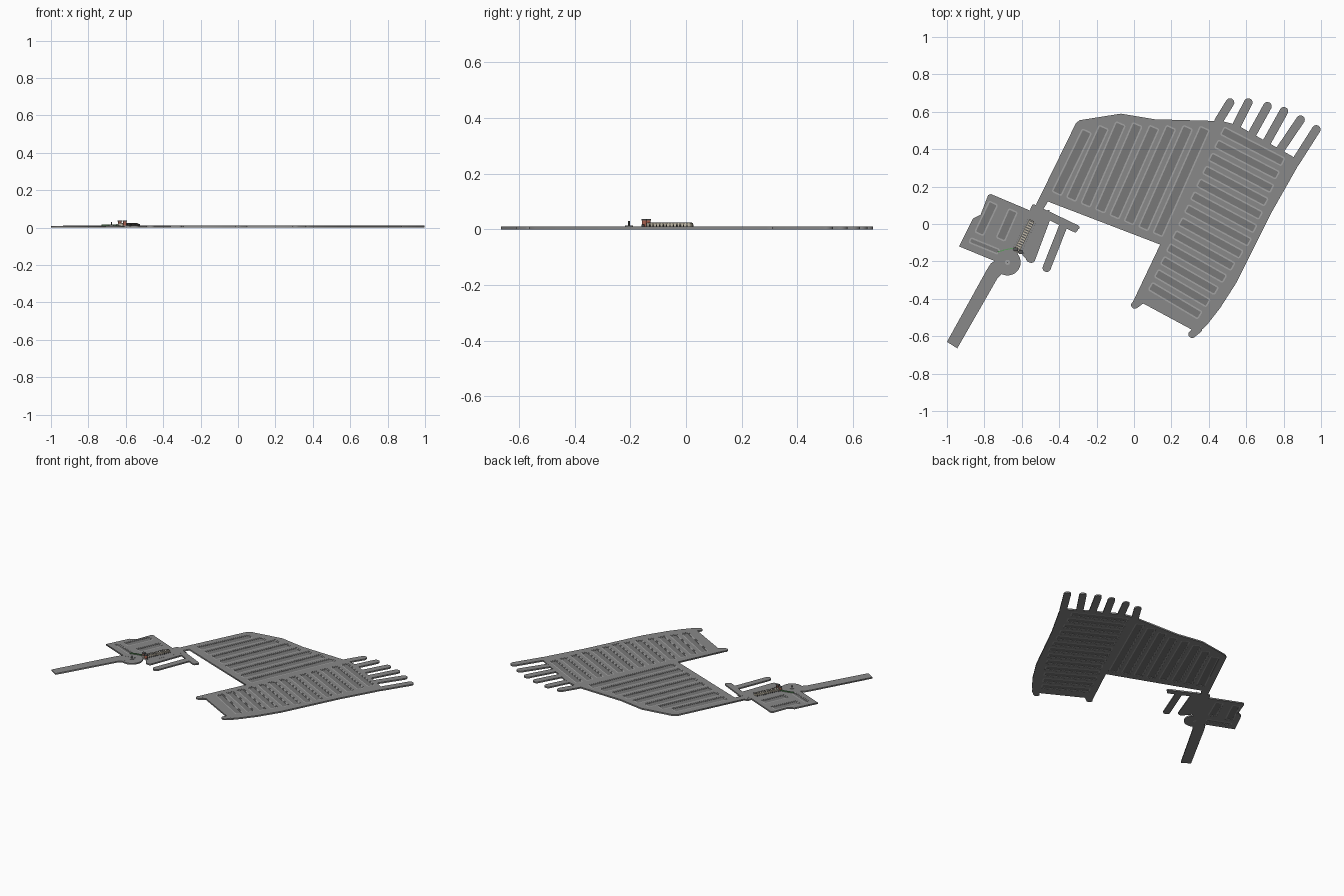
import bpy, math
from mathutils import Vector as V

if "Cube" in bpy.data.objects:
    bpy.data.objects.remove(bpy.data.objects["Cube"])

TOP = 0.010


def mat(name, r, g, b):
    m = bpy.data.materials.new(name)
    m.diffuse_color = (r, g, b, 1)
    m.use_nodes = True
    m.node_tree.nodes["Principled BSDF"].inputs["Base Color"].default_value = m.diffuse_color
    return m


CREAM = mat("cream", 0.55, 0.50, 0.40)
DARK = mat("dark", 0.10, 0.10, 0.10)
RED = mat("red", 0.40, 0.12, 0.08)
GREEN = mat("green", 0.12, 0.32, 0.12)
PAVED = mat("paved", 0.25, 0.25, 0.25)
KERB = mat("kerb", 0.36, 0.36, 0.36)
INFILL = mat("infill", 0.19, 0.19, 0.19)


def plate(name, loops, z0, z1, material=PAVED):
    """Extruded flat plate; loops inside the first become holes."""
    c = bpy.data.curves.new(name, 'CURVE')
    c.dimensions, c.fill_mode, c.extrude = '2D', 'BOTH', (z1 - z0) / 2
    for pts in loops:
        s = c.splines.new('POLY')
        s.points.add(len(pts) - 1)
        for p, q in zip(s.points, pts):
            p.co = (q[0], q[1], 0, 1)
        s.use_cyclic_u = True
    tmp = bpy.data.objects.new(name, c)
    bpy.context.collection.objects.link(tmp)
    mesh = bpy.data.meshes.new_from_object(
        tmp.evaluated_get(bpy.context.evaluated_depsgraph_get()))
    bpy.data.objects.remove(tmp)
    o = bpy.data.objects.new(name, mesh)
    o.location.z = (z0 + z1) / 2
    bpy.context.collection.objects.link(o)
    mesh.materials.clear()
    mesh.materials.append(material)
    return o


def slot(a, b, w, r=0.012, inset=0.0, n=4):
    """Rounded rectangle running from a to b; r = w/2 gives a capsule."""
    a, b = V(a), V(b)
    u = (b - a).normalized()
    v = V((-u.y, u.x))
    mid, hl, hw = (a + b) / 2, (b - a).length / 2 - inset, w / 2 - inset
    r = max(r - inset, 0.003)
    pts = []
    for k, (sx, sy) in enumerate([(1, 1), (-1, 1), (-1, -1), (1, -1)]):
        for i in range(n + 1):
            t = math.pi / 2 * (k + i / n)
            pts.append(mid + u * (sx * (hl - r) + r * math.cos(t))
                       + v * (sy * (hw - r) + r * math.sin(t)))
    return pts


def lerp(a, b, t):
    return V(a).lerp(V(b), t)


def box(name, a, b, w, z0, z1, material):
    return plate(name, [slot(a, b, w, 0.0005, n=1)], z0, z1, material)


def slotted_slab(name, outline, slots):
    """Slab with holes, each with a light kerb and a sunken infill panel."""
    plate(name, [outline] + [slot(*s) for s in slots], 0, TOP)
    for i, s in enumerate(slots):
        ring = slot(*s, inset=0.008)
        plate(f"{name}_kerb_{i}", [slot(*s), ring], 0.001, TOP - 0.001, KERB)
        plate(f"{name}_infill_{i}", [ring], 0.002, TOP - 0.003, INFILL)


# Main field: eight slots on the left block, thirteen on the right block
field = [(-.54, .07), (-.31, .54), (-.29, .555), (-.07, .59), (.11, .56), (.47, .55),
         (.55, .53), (.85, .36), (.89, .34), (.865, .29), (.74, .07), (.55, -.31),
         (.46, -.45), (.39, -.54), (.34, -.585), (.30, -.56), (.04, -.42),
         (-.01, -.425), (.14, -.11), (-.46, .12), (-.49, .07)]
slots = []
for i, y in enumerate([.50, .52, .54, .535, .52, .52, .52, .515]):
    t = i / 7
    slots.append((lerp((-.415, .16), (.125, -.06), t), (-.25 + .63 * t, y), .060))
for i in range(13):
    left = lerp((.47, .50), (.085, -.33), i / 12)
    if i < 6:
        right = lerp((.80, .33), (.62, -.10), i / 6)
    else:
        right = lerp((.62, -.10), (.355, -.49), (i - 6) / 6)
    slots.append((left, right, .052))
slotted_slab("main_field", field, slots)

# Six rounded fingers on the upper right edge, two nubs on the lower edge
tips = [(.515, .652), (.612, .652), (.715, .632), (.803, .605), (.892, .560), (.976, .508)]
bases = [(.44, .53), (.54, .51), (.62, .46), (.70, .42), (.77, .38), (.85, .31)]
for i, (a, b) in enumerate(zip(bases, tips)):
    d = (V(b) - V(a)).normalized() * .02
    plate(f"edge_finger_{i}", [slot(a, V(b) + d, .046, .0229)], 0, TOP - .0003)
plate("lower_nub_outer", [slot((.36, -.55), (.295, -.602), .04, .0199)], 0, TOP - .0003)
plate("lower_nub_inner", [slot((.05, -.40), (-.012, -.445), .04, .0199)], 0, TOP - .0003)

# Small pad with slots
pad = [(-.78, .155), (-.765, .16), (-.54, .065), (-.45, .075), (-.50, -.02), (-.575, -.19),
       (-.61, -.15), (-.68, -.19), (-.74, -.20), (-.935, -.12), (-.86, .03), (-.82, .05)]
slotted_slab("small_pad", pad, [((-.75, .115), (-.83, -.055), .056),
                                ((-.645, .075), (-.715, -.085), .056),
                                ((-.88, -.085), (-.72, -.15), .034)])

# Side arm with two hanging stands
plate("side_arm", [slot((-.55, .09), (-.30, -.03), .042)], 0, TOP - .0003)
plate("arm_tip", [slot((-.33, -.008), (-.29, -.022), .02)], 0, TOP - .0003)
plate("stand_outer", [slot((-.37, .01), (-.475, -.255), .044, .0219)], 0, TOP - .0003)
plate("stand_inner", [slot((-.465, .05), (-.56, -.205), .05, .02)], 0, TOP - .0003)

# Approach road and turning circle
plate("approach_road", [[(-1, -.63), (-.945, -.665), (-.73, -.29), (-.69, -.25),
                         (-.67, -.16), (-.73, -.19), (-.765, -.21), (-.79, -.25)]],
      0, TOP - .0006)
plate("turning_circle", [[(-.676 + .07 * math.cos(t * math.pi / 16),
                           -.205 + .07 * math.sin(t * math.pi / 16)) for t in range(32)]],
      0, TOP - .0009)
plate("circle_island", [[(-.676 + .014 * math.cos(t * math.pi / 8),
                          -.205 + .014 * math.sin(t * math.pi / 8)) for t in range(16)]],
      0, TOP + .003, KERB)
box("island_post", (-.679, -.205), (-.673, -.205), .006, TOP, .030, DARK)

# Long hall with a row of roof panels and side posts
A, B = (-.545, .020), (-.630, -.150)
u = (V(B) - V(A)).normalized()
n = V((-u.y, u.x))
box("hall_body", A, B, .030, TOP, .022, CREAM)
for i in range(14):
    p = lerp(A, B, (i + .5) / 14)
    box(f"roof_panel_{i}", p - n * .012, p + n * .012, .007, .022, .024, DARK)
    for s in (-1, 1):
        q = p + n * (s * .024)
        box(f"side_post_{i}_{s}", q - u * .002, q + u * .002, .004, TOP, .018, DARK)

# Towers at the hall end
for i, (x, y) in enumerate([(-.632, -.135), (-.605, -.150)]):
    box(f"tower_{i}", (x - .009, y), (x + .009, y), .016, TOP, .032, RED)
    box(f"tower_cap_{i}", (x - .012, y), (x + .012, y), .020, .032, .037, DARK)

# Low green fence leading to the towers
fence = [(-.73, -.15), (-.69, -.138), (-.65, -.13), (-.63, -.135), (-.585, -.158)]
for i in range(4):
    box(f"fence_{i}", fence[i], fence[i + 1], .006, TOP, .017, GREEN if i < 3 else DARK)
